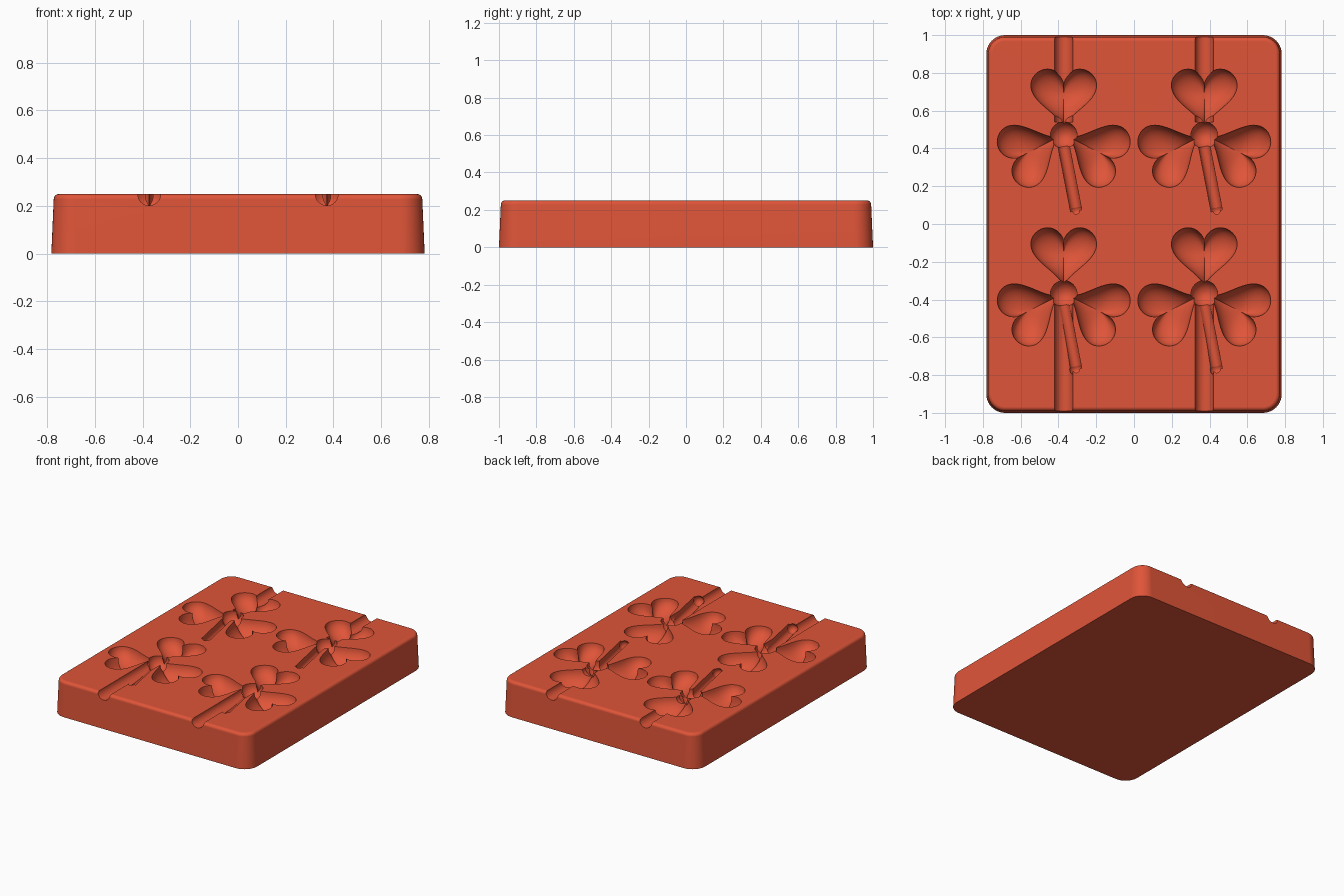
import bpy, bmesh
from math import sin, cos, pi, sqrt, radians
from mathutils import Vector, Matrix

cube = bpy.data.objects.get("Cube")
if cube:
    bpy.data.objects.remove(cube, do_unlink=True)

TOP = 0.25

red = bpy.data.materials.new("terracotta_red")
red.use_nodes = True
colour = (0.74, 0.09, 0.04, 1)
red.diffuse_color = colour
red.node_tree.nodes["Principled BSDF"].inputs["Base Color"].default_value = colour


def finish(bm, name):
    bmesh.ops.recalc_face_normals(bm, faces=bm.faces)
    mesh = bpy.data.meshes.new(name)
    bm.to_mesh(mesh)
    bm.free()
    mesh.materials.append(red)
    obj = bpy.data.objects.new(name, mesh)
    bpy.context.scene.collection.objects.link(obj)
    return obj


def loft(rings, name, apex=None):
    """Skin closed rings; cap the start, then cap or point the end."""
    bm = bmesh.new()
    loops = [[bm.verts.new(p) for p in ring] for ring in rings]
    n = len(loops[0])
    for a, b in zip(loops, loops[1:]):
        for i in range(n):
            j = (i + 1) % n
            bm.faces.new((a[i], a[j], b[j], b[i]))
    bm.faces.new(loops[0])
    if apex is None:
        bm.faces.new(loops[-1])
    else:
        tip = bm.verts.new(apex)
        for i in range(n):
            bm.faces.new((loops[-1][i], loops[-1][(i + 1) % n], tip))
    return finish(bm, name)


def rounded_rect(hx, hy, r, z, steps=10):
    pts = []
    for k, (sx, sy) in enumerate(((1, 1), (-1, 1), (-1, -1), (1, -1))):
        for i in range(steps + 1):
            a = pi / 2 * (k + i / steps)
            pts.append((sx * (hx - r) + r * cos(a), sy * (hy - r) + r * sin(a), z))
    return pts


def heart_cutter(tip, angle):
    """Puffy heart bowl, its point at tip and its lobes towards angle."""
    s, depth, n = 0.0109, 0.105, 72
    turn = Matrix.Rotation(angle - pi / 2, 3, 'Z')
    outline = []
    for i in range(n):
        t = 2 * pi * (i + 0.5) / n
        y = 13 * cos(t) - 5 * cos(2 * t) - 2 * cos(3 * t) - cos(4 * t)
        outline.append(Vector((16 * sin(t) ** 3, y, 0)) * s)
    base = Vector((tip[0], tip[1], TOP)) + turn @ Vector((0, 17 * s, 0))
    rings = [[base + turn @ p + Vector((0, 0, 0.1)) for p in outline]]
    for k in range(10):
        a = pi / 2 * k / 10
        drop = Vector((0, 0, -depth * sin(a)))
        rings.append([base + turn @ (p * cos(a)) + drop for p in outline])
    return loft(rings, "heart_cutter", base - Vector((0, 0, depth)))


def ball_cutter(x, y, z, r):
    bm = bmesh.new()
    bmesh.ops.create_uvsphere(bm, u_segments=32, v_segments=16, radius=r,
                              matrix=Matrix.Translation((x, y, z)))
    return finish(bm, "ball_cutter")


def groove_cutter(start, end, r, z):
    """Round-bottomed trough with straight sides up past the top face."""
    a, b = Vector((*start, z)), Vector((*end, z))
    side = (b - a).normalized().cross(Vector((0, 0, 1))) * r
    section = [side * cos(t) + Vector((0, 0, -r * sin(t)))
               for t in [pi * i / 16 for i in range(17)]]
    up = Vector((0, 0, 0.1))
    section = [section[0] + up] + section + [section[-1] + up]
    return loft([[a + p for p in section], [b + p for p in section]], "groove_cutter")


# tapered slab with rounded corners and a rounded top edge
HX, HY, FILLET = 0.782, 1.0, 0.022
levels = [(0, 0)] + [(0.01 + FILLET * (1 - cos(a)), TOP - FILLET + FILLET * sin(a))
                     for a in [pi / 2 * i / 6 for i in range(7)]]
mould = loft([rounded_rect(HX - o, HY - o, 0.1 - o, z) for o, z in levels], "mould_tray")

# cavities: four three-leaf clovers with stems, and pouring channels
cutters = []
for cx in (-0.372, 0.372):
    cutters.append(groove_cutter((cx, 1.1), (cx, 0.54), 0.048, TOP))
    cutters.append(groove_cutter((cx, -1.1), (cx, -0.42), 0.048, TOP))
    for cy in (0.45, -0.39):
        cutters.append(heart_cutter((cx, cy + 0.055), pi / 2))
        for side in (-1, 1):
            cutters.append(heart_cutter((cx + side * 0.023, cy + 0.012),
                                        pi / 2 - side * radians(117)))
        cutters.append(ball_cutter(cx, cy + 0.02, TOP - 0.015, 0.072))
        foot = (cx + 0.066, cy - 0.38)
        cutters.append(groove_cutter((cx, cy - 0.04), foot, 0.03, TOP - 0.03))
        cutters.append(ball_cutter(*foot, TOP - 0.03, 0.035))

bpy.context.view_layer.objects.active = mould
mould.select_set(True)
for cutter in cutters:
    cutter.hide_render = True
    cut = mould.modifiers.new("cut", 'BOOLEAN')
    cut.operation = 'DIFFERENCE'
    cut.solver = 'EXACT'
    cut.object = cutter
    bpy.ops.object.modifier_apply(modifier=cut.name)
for cutter in cutters:
    bpy.data.objects.remove(cutter, do_unlink=True)

# smooth curves, crisp rims
bpy.ops.object.shade_smooth_by_angle(angle=radians(35))
weighted = mould.modifiers.new("flat_top_normals", 'WEIGHTED_NORMAL')
weighted.keep_sharp = True
